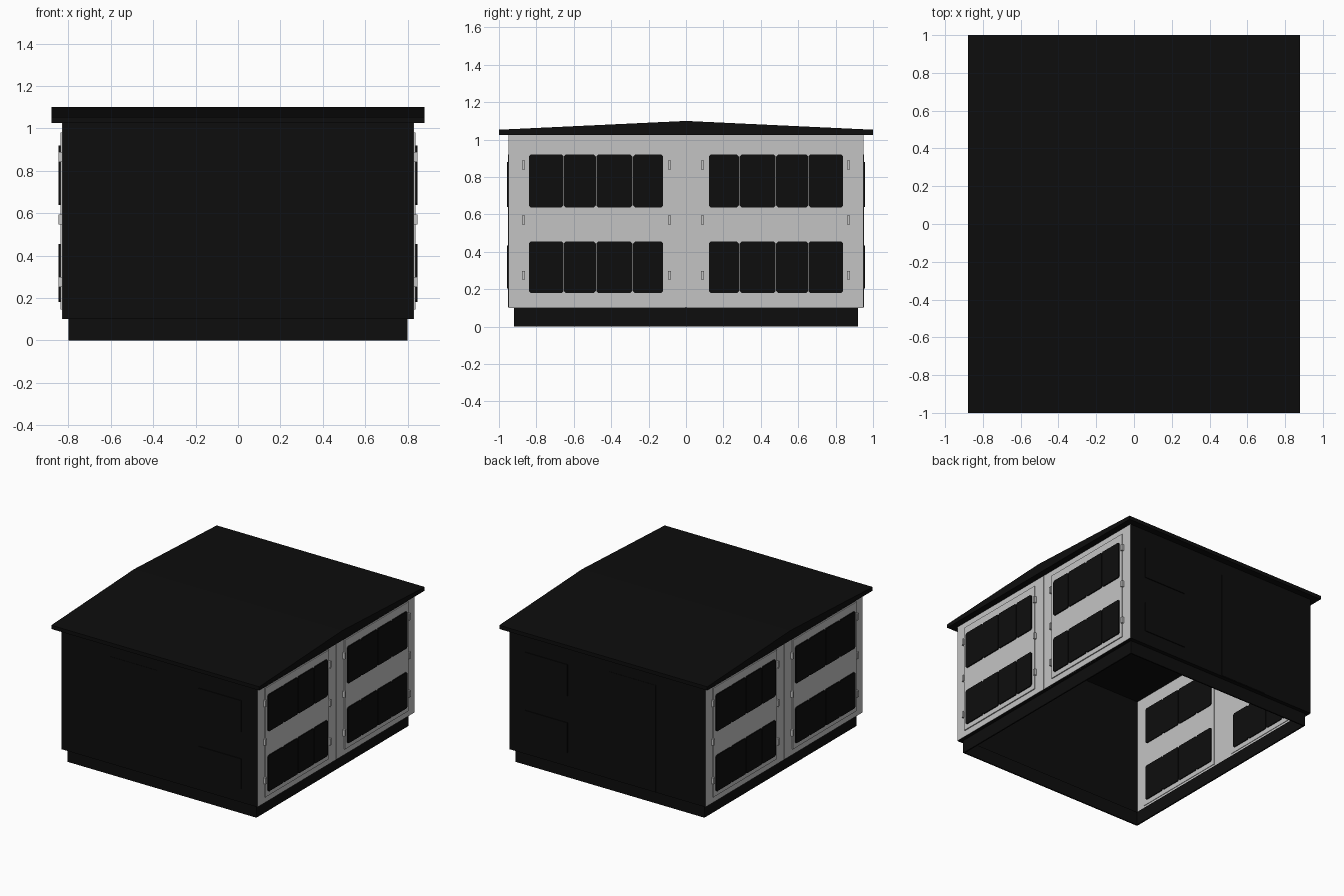
import bpy
import bmesh

cube = bpy.data.objects.get("Cube")
if cube:
    bpy.data.objects.remove(cube, do_unlink=True)


def material(name, value):
    m = bpy.data.materials.new(name)
    m.use_nodes = True
    colour = (value, value, value, 1)
    m.diffuse_color = colour
    m.node_tree.nodes["Principled BSDF"].inputs["Base Color"].default_value = colour
    return m


black = material("matt black", 0.004)
grey = material("light grey", 0.55)


def finish(name, bm, mat):
    bmesh.ops.recalc_face_normals(bm, faces=bm.faces)
    mesh = bpy.data.meshes.new(name)
    bm.to_mesh(mesh)
    bm.free()
    mesh.materials.append(mat)
    ob = bpy.data.objects.new(name, mesh)
    bpy.context.collection.objects.link(ob)
    return ob


def prism(bm, outline, x0, x1):
    """Extrude a (y, z) outline along x."""
    face = bm.faces.new([bm.verts.new((x0, y, z)) for y, z in outline])
    ext = bmesh.ops.extrude_face_region(bm, geom=[face])["geom"]
    verts = [v for v in ext if isinstance(v, bmesh.types.BMVert)]
    bmesh.ops.translate(bm, verts=verts, vec=(x1 - x0, 0, 0))


def box(bm, x, y, z):
    prism(bm, [(y[0], z[0]), (y[1], z[0]), (y[1], z[1]), (y[0], z[1])], *x)


def chamfered(y0, y1, z0, z1, c):
    return [(y0 + c, z0), (y1 - c, z0), (y1, z0 + c), (y1, z1 - c),
            (y1 - c, z1), (y0 + c, z1), (y0, z1 - c), (y0, z0 + c)]


def mirrored(ob, x=True, y=True):
    mod = ob.modifiers.new("mirror", "MIRROR")
    mod.use_axis = (x, y, False)
    mod.use_clip = False
    mod.use_mirror_merge = False


# Open plinth with a narrow ledge under the walls
bm = bmesh.new()
for s in (-1, 1):
    box(bm, sorted((s * 0.79, s * 0.80)), (-0.92, 0.92), (0, 0.1))
    box(bm, (-0.80, 0.80), sorted((s * 0.91, s * 0.92)), (0, 0.1))
    box(bm, sorted((s * 0.79, s * 0.829)), (-0.949, 0.949), (0.1, 0.104))
    box(bm, (-0.829, 0.829), sorted((s * 0.91, s * 0.949)), (0.1, 0.104))
finish("plinth", bm, black)

# Shallow gabled roof
bm = bmesh.new()
prism(bm, [(-1, 1.025), (1, 1.025), (1, 1.053), (0, 1.10), (-1, 1.053)], -0.88, 0.88)
finish("roof", bm, black)

# Dark front and back walls
bm = bmesh.new()
box(bm, (-0.829, 0.829), (0.94, 0.95), (0.1, 1.03))
mirrored(finish("front_and_back_walls", bm, black), x=False)

# Grey side walls, each in two halves with a recessed seam
bm = bmesh.new()
box(bm, (0.82, 0.83), (0.004, 0.949), (0.1, 1.03))
mirrored(finish("side_walls", bm, grey))
bm = bmesh.new()
box(bm, (0.82, 0.824), (-0.004, 0.004), (0.1, 1.03))
mirrored(finish("side_wall_seams", bm, grey), y=False)

# Side doors
bm = bmesh.new()
box(bm, (0.816, 0.838), (0.095, 0.865), (0.145, 0.98))
mirrored(finish("side_doors", bm, grey))

# Vent panels, four across in two rows on every side door
bm = bmesh.new()
for z0, z1 in ((0.18, 0.455), (0.638, 0.92)):
    for y0, y1 in ((0.122, 0.283), (0.287, 0.479), (0.482, 0.653), (0.655, 0.84)):
        prism(bm, chamfered(y0, y1, z0, z1, 0.01), 0.81, 0.846)
mirrored(finish("vent_panels", bm, black))

# Door hinges
bm = bmesh.new()
for z in (0.275, 0.57, 0.865):
    for y in (0.088, 0.87):
        box(bm, (0.828, 0.848), (y - 0.008, y + 0.008), (z - 0.024, z + 0.024))
mirrored(finish("door_hinges", bm, grey))

# Vent covers and plain door on the front and back
bm = bmesh.new()
for z0, z1 in ((0.205, 0.435), (0.64, 0.88)):
    box(bm, (0.335, 0.695), (0.945, 0.957), (z0, z1))
mirrored(finish("wall_vent_covers", bm, black), x=False)
bm = bmesh.new()
box(bm, (-0.41, -0.01), (0.945, 0.953), (0.104, 0.92))
mirrored(finish("wall_doors", bm, black), x=False)
